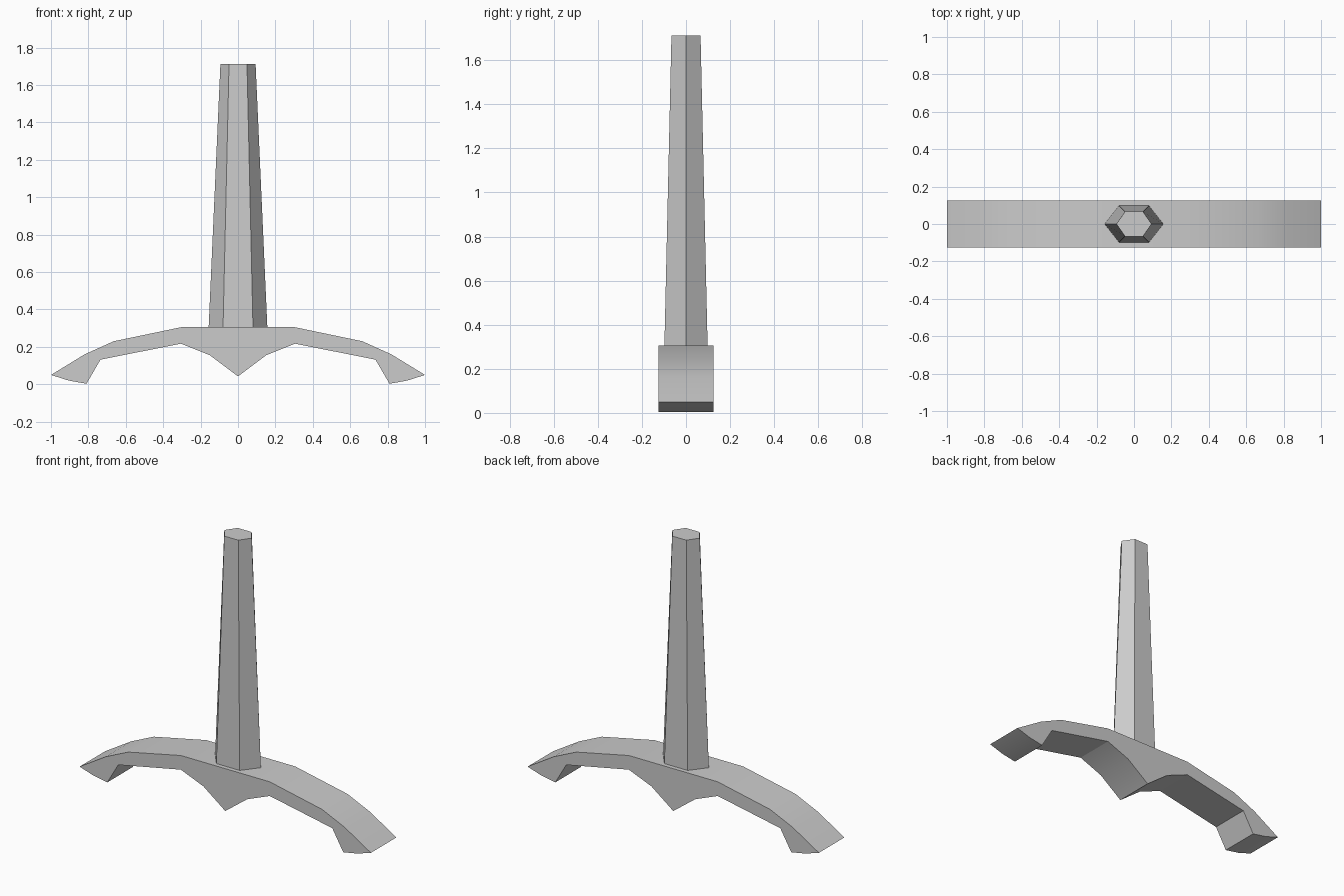
import bpy
import bmesh

cube = bpy.data.objects.get("Cube")
if cube:
    bpy.data.objects.remove(cube)

steel = bpy.data.materials.new("grey")
steel.use_nodes = True
steel.diffuse_color = (0.6, 0.6, 0.6, 1)
steel.node_tree.nodes["Principled BSDF"].inputs["Base Color"].default_value = (0.6, 0.6, 0.6, 1)


def loft(name, lower, upper, smooth_angle):
    """Solid between two matching rings of points."""
    bm = bmesh.new()
    a = [bm.verts.new(p) for p in lower]
    b = [bm.verts.new(p) for p in upper]
    bm.faces.new(a)
    bm.faces.new(b)
    for i in range(len(a)):
        j = (i + 1) % len(a)
        bm.faces.new((a[i], a[j], b[j], b[i]))
    bmesh.ops.recalc_face_normals(bm, faces=bm.faces)
    mesh = bpy.data.meshes.new(name)
    bm.to_mesh(mesh)
    bm.free()
    mesh.materials.append(steel)
    obj = bpy.data.objects.new(name, mesh)
    bpy.context.collection.objects.link(obj)
    bpy.ops.object.select_all(action='DESELECT')
    obj.select_set(True)
    bpy.context.view_layer.objects.active = obj
    bpy.ops.object.shade_smooth_by_angle(angle=smooth_angle)
    return obj


# Curved crossguard: half outline from the bottom point round to the top, mirrored
half = [(0.15, 0.155), (0.305, 0.217), (0.735, 0.132), (0.81, 0.003), (0.905, 0.02),
        (1.0, 0.05), (0.82, 0.16), (0.665, 0.23), (0.305, 0.305)]
outline = [(0, 0.042)] + half + [(-x, z) for x, z in reversed(half)]
loft("crossguard",
     [(x, -0.125, z) for x, z in outline],
     [(x, 0.125, z) for x, z in outline], 0.52)


# Tapered six-sided grip
def hexagon(rx, flat, ry, z):
    return [(rx, 0, z), (flat, ry, z), (-flat, ry, z),
            (-rx, 0, z), (-flat, -ry, z), (flat, -ry, z)]


loft("grip", hexagon(0.157, 0.08, 0.098, 0.303), hexagon(0.094, 0.048, 0.066, 1.713), 0.52)
